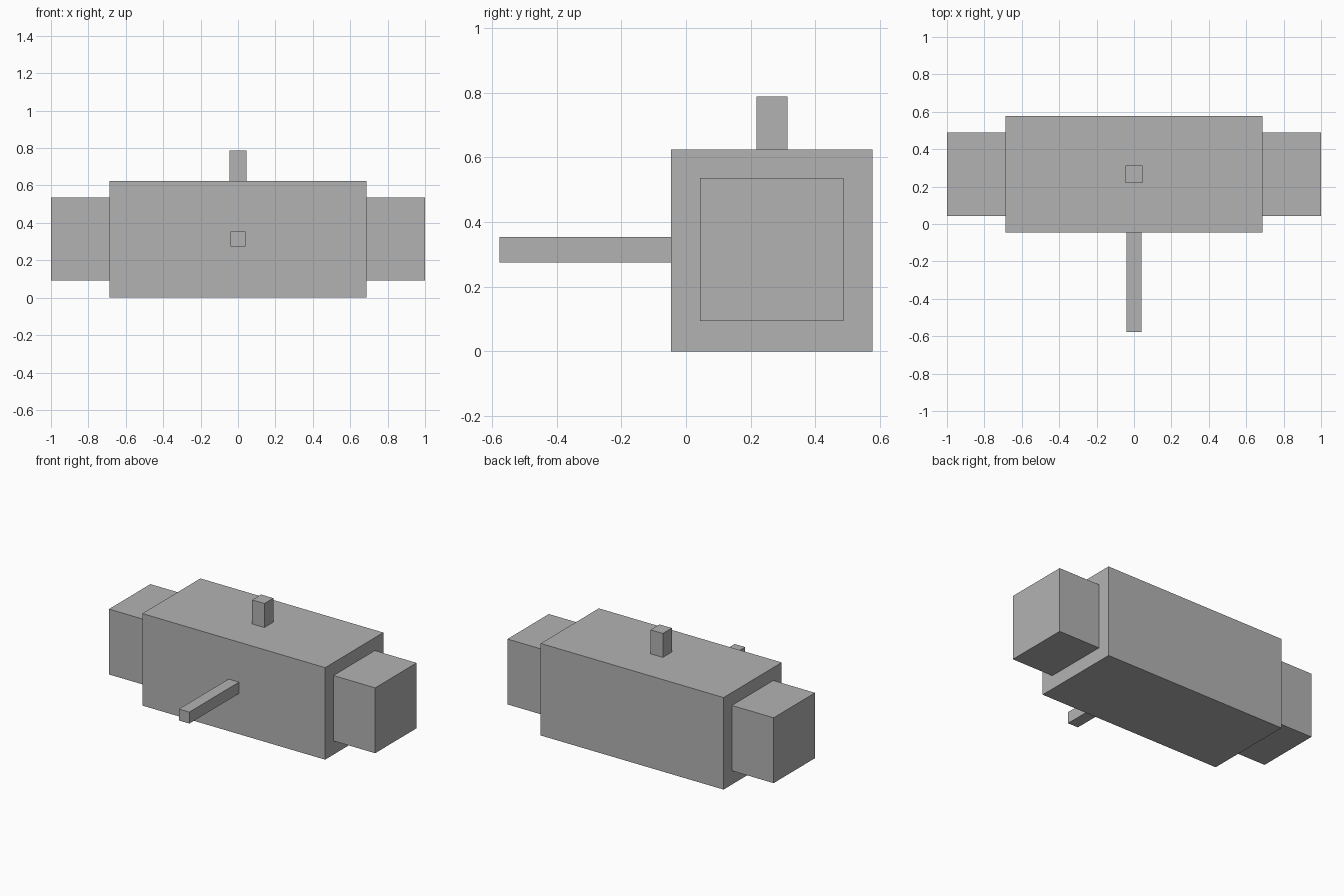
import bpy
from mathutils import Vector

if "Cube" in bpy.data.objects:
    bpy.data.objects.remove(bpy.data.objects["Cube"])

grey = bpy.data.materials.new("plain grey")
grey.diffuse_color = (0.45, 0.45, 0.45, 1)
grey.use_nodes = True
grey.node_tree.nodes["Principled BSDF"].inputs["Base Color"].default_value = grey.diffuse_color


def box(name, low, high):
    """Axis-aligned box between two corners."""
    low, high = Vector(low), Vector(high)
    bpy.ops.mesh.primitive_cube_add(size=1, location=(low + high) / 2)
    obj = bpy.context.object
    obj.name = name
    obj.scale = high - low
    bpy.ops.object.transform_apply(location=False, rotation=False, scale=True)
    obj.data.materials.append(grey)
    return obj


# Main block
box("body", (-0.687, -0.046, 0), (0.687, 0.578, 0.625))

# Smaller blocks at both ends
box("left_end_block", (-1, 0.044, 0.093), (-0.687, 0.488, 0.537))
box("right_end_block", (0.687, 0.044, 0.093), (1, 0.488, 0.537))

# Short post on top and long rod at the front
box("top_post", (-0.046, 0.218, 0.625), (0.046, 0.314, 0.788))
box("front_rod", (-0.039, -0.578, 0.275), (0.039, -0.046, 0.353))
